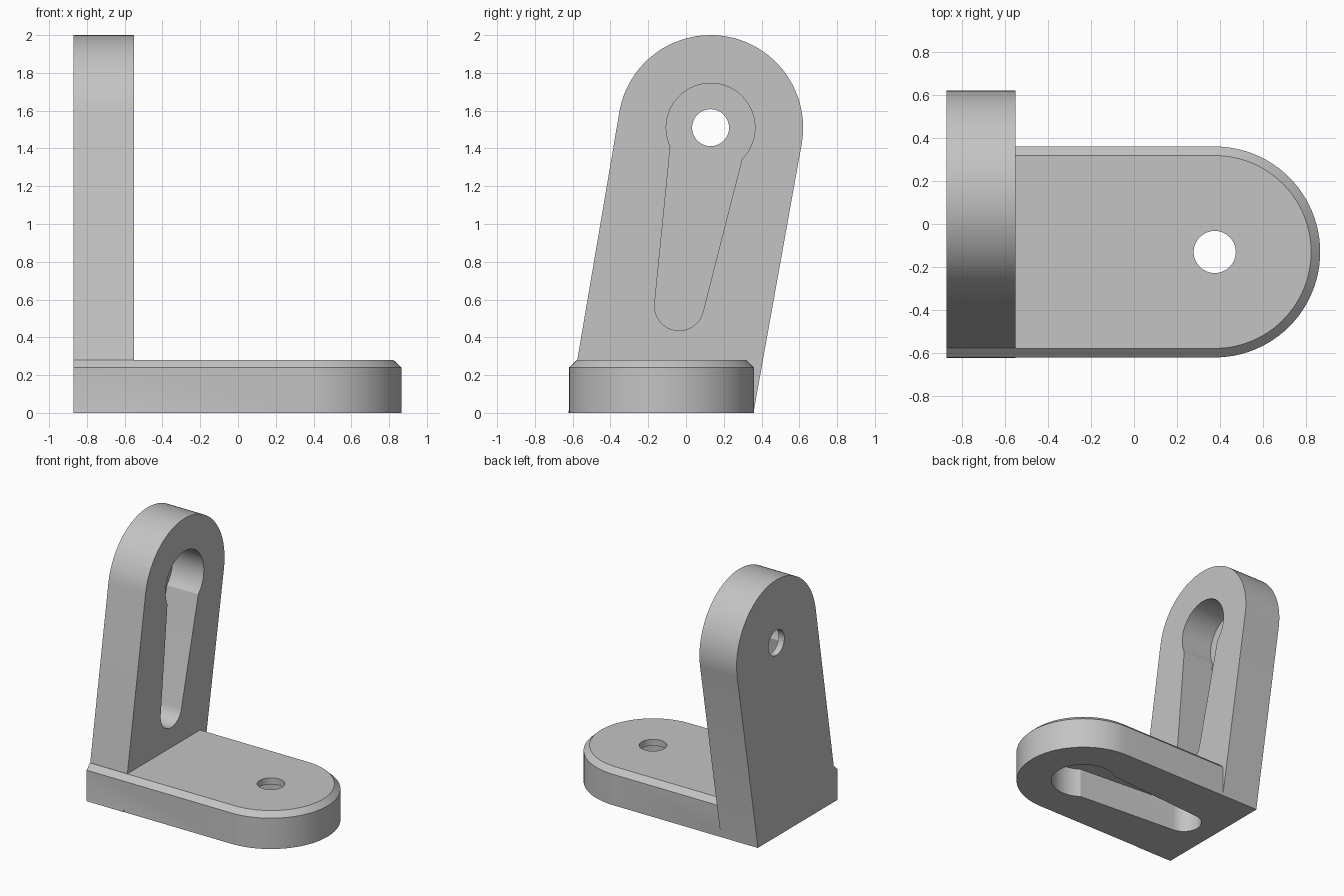
import bpy, bmesh
from math import sin, cos, radians, pi
from mathutils import Matrix, Vector

if "Cube" in bpy.data.objects:
    bpy.data.objects.remove(bpy.data.objects["Cube"])

steel = bpy.data.materials.new("light grey")
steel.diffuse_color = (0.55, 0.55, 0.55, 1)
steel.use_nodes = True
steel.node_tree.nodes["Principled BSDF"].inputs["Base Color"].default_value = steel.diffuse_color

R = 0.49                 # radius of both rounded ends
BASE = (0.375, -0.13)    # hole centre in the foot (x, y)
ARM = (0.13, 1.51)       # hole centre in the upright (y, z)
BACK, FRONT = -0.87, -0.55


def arc(cx, cy, r, a0, a1, n):
    return [(cx + r * cos(radians(a0 + (a1 - a0) * i / n)),
             cy + r * sin(radians(a0 + (a1 - a0) * i / n))) for i in range(n + 1)]


def loft(name, rings):
    """Solid through rings of 3D points, capped at both ends."""
    bm = bmesh.new()
    vs = [[bm.verts.new(p) for p in ring] for ring in rings]
    n = len(vs[0])
    bm.faces.new(vs[0])
    bm.faces.new(vs[-1])
    for a, b in zip(vs, vs[1:]):
        for i in range(n):
            j = (i + 1) % n
            bm.faces.new((a[i], a[j], b[j], b[i]))
    bmesh.ops.recalc_face_normals(bm, faces=bm.faces)
    me = bpy.data.meshes.new(name)
    bm.to_mesh(me)
    bm.free()
    me.materials.append(steel)
    ob = bpy.data.objects.new(name, me)
    bpy.context.collection.objects.link(ob)
    return ob


def flat(pts, z):
    return [(x, y, z) for x, y in pts]


def side(pts, x):
    return [(x, y, z) for y, z in pts]


def turned(pts, centre, deg):
    m = Matrix.Rotation(radians(deg), 2)
    return [tuple(m @ Vector(p) + Vector(centre)) for p in pts]


def combine(target, tool, op):
    bpy.context.view_layer.objects.active = target
    mod = target.modifiers.new(op, 'BOOLEAN')
    mod.operation, mod.object, mod.solver = op, tool, 'EXACT'
    bpy.ops.object.modifier_apply(modifier=mod.name)
    bpy.data.objects.remove(tool)


def foot_outline(inset):
    r = R - inset
    return ([(BACK, BASE[1] - r)] + arc(*BASE, r, -90, 90, 48)
            + [(BACK, BASE[1] + r)])


# Foot plate with a chamfered upper rim
bracket = loft("bracket", [flat(foot_outline(0), 0), flat(foot_outline(0), 0.24),
                           flat(foot_outline(0.042), 0.28)])

# Leaning upright with a round top
profile = ([(BASE[1] - R - 0.003, 0), (BASE[1] + R - 0.003, 0)]
           + arc(*ARM, R, -10, 170, 48))
upright = loft("upright", [side(profile, BACK), side(profile, FRONT)])
combine(bracket, upright, 'UNION')

# Keyhole-shaped pockets, open below the foot and on the inner upright face
keyhole = arc(0, 0, 0.235, 55, 305, 48) + arc(0.959, 0, 0.13, -85.5, 85.5, 24)
foot_key = turned(keyhole, BASE, 180)
arm_key = turned(keyhole, ARM, 260)
combine(bracket, loft("foot_pocket", [flat(foot_key, -0.1), flat(foot_key, 0.23)]), 'DIFFERENCE')
combine(bracket, loft("upright_pocket", [side(arm_key, BACK + 0.05), side(arm_key, -0.4)]), 'DIFFERENCE')

# Through holes
foot_hole = arc(*BASE, 0.098, 0, 348.75, 31)
arm_hole = arc(*ARM, 0.098, 0, 348.75, 31)
combine(bracket, loft("foot_hole", [flat(foot_hole, 0.1), flat(foot_hole, 0.4)]), 'DIFFERENCE')
combine(bracket, loft("upright_hole", [side(arm_hole, -1), side(arm_hole, -0.7)]), 'DIFFERENCE')

bpy.ops.object.select_all(action='DESELECT')
bracket.select_set(True)
bpy.context.view_layer.objects.active = bracket
bpy.ops.object.shade_smooth_by_angle(angle=radians(25))
